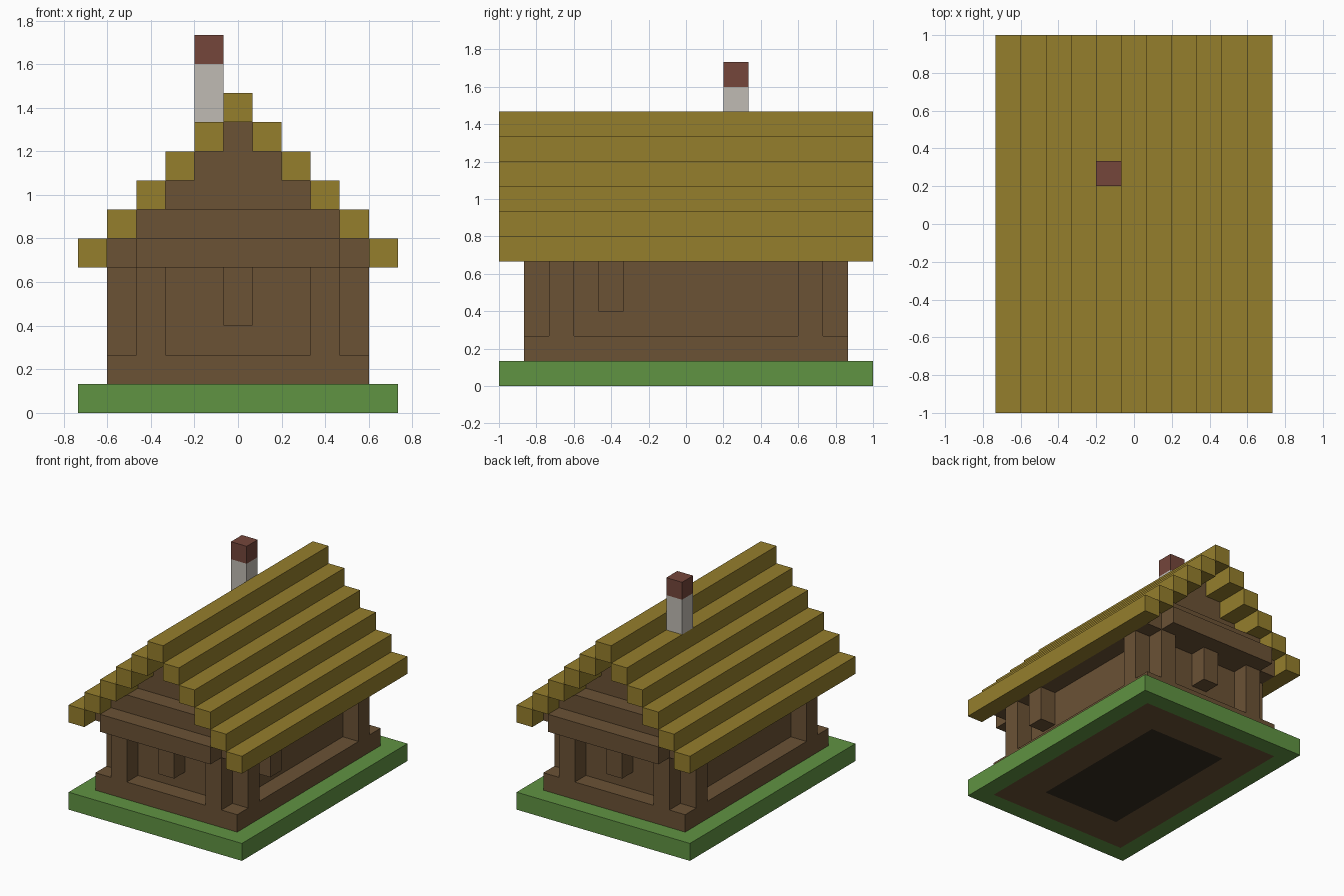
import bpy
import bmesh
from mathutils import Vector

cube = bpy.data.objects.get("Cube")
if cube:
    bpy.data.objects.remove(cube, do_unlink=True)

U = 2 / 15  # one block


def material(name, hex_code):
    def lin(c):
        return c / 12.92 if c <= 0.04045 else ((c + 0.055) / 1.055) ** 2.4
    rgb = [lin(int(hex_code[i:i + 2], 16) / 255) for i in (0, 2, 4)]
    mat = bpy.data.materials.new(name)
    mat.use_nodes = True
    mat.diffuse_color = (*rgb, 1)
    mat.node_tree.nodes["Principled BSDF"].inputs["Base Color"].default_value = (*rgb, 1)
    return mat


GRASS = material("grass_green", "609342")
WOOD = material("wood_brown", "6B5235")
THATCH = material("thatch_ochre", "957E2C")
STONE = material("pale_stone", "C0BBB3")
BRICK = material("brick_red", "75463B")
FLOOR = material("dark_floor", "362C20")


def blocks(name, mat, *boxes):
    """One object from boxes given as (x0, x1, y0, y1, z0, z1) in blocks."""
    bm = bmesh.new()
    for x0, x1, y0, y1, z0, z1 in boxes:
        lo, hi = Vector((x0, y0, z0)) * U, Vector((x1, y1, z1)) * U
        for v in bmesh.ops.create_cube(bm, size=1)["verts"]:
            v.co = (lo + hi) / 2 + v.co * (hi - lo)
    mesh = bpy.data.meshes.new(name)
    bm.to_mesh(mesh)
    bm.free()
    mesh.materials.append(mat)
    obj = bpy.data.objects.new(name, mesh)
    bpy.context.collection.objects.link(obj)
    return obj


def mid(hx, hy, z0, z1):
    """Box centred in plan with half sizes hx, hy."""
    return (-hx, hx, -hy, hy, z0, z1)


def span(side, a, b):
    """Interval a..b mirrored to the chosen side."""
    return tuple(sorted((side * a, side * b)))


SIDES = (-1, 1)

# Grass border around the foundation
blocks("grass_border", GRASS,
       *[(*span(s, 4.5, 5.5), -7.5, 7.5, 0, 1) for s in SIDES],
       *[(-4.5, 4.5, *span(s, 6.5, 7.5), 0, 1) for s in SIDES])

# Foundation ring, with the dark floor inside it
blocks("foundation", WOOD,
       *[(*span(s, 2.5, 4.5), -6.5, 6.5, 0, 2) for s in SIDES],
       *[(-2.5, 2.5, *span(s, 4.5, 6.5), 0, 2) for s in SIDES])
blocks("floor", FLOOR, mid(2.5, 4.5, 0, 1))

# Walls, set back from the foundation
blocks("walls", WOOD, mid(3.5, 5.5, 2, 5))

# Posts beside each corner
blocks("end_posts", WOOD,
       *[(*span(sx, 2.5, 3.5), *span(sy, 5.5, 6.5), 2, 5) for sx in SIDES for sy in SIDES])
blocks("side_posts", WOOD,
       *[(*span(sx, 3.5, 4.5), *span(sy, 4.5, 5.5), 2, 5) for sx in SIDES for sy in SIDES])

# Short hanging studs on both ends and the left side
blocks("hanging_studs", WOOD,
       *[(-0.5, 0.5, *span(s, 5.5, 6.5), 3, 5) for s in SIDES],
       (3.5, 4.5, -3.5, -2.5, 3, 5))

# Ceiling, end beams and stepped gables
blocks("ceiling", WOOD, mid(4.5, 6.5, 5, 6))
blocks("end_beams", WOOD, *[(-3.5, 3.5, *span(s, 6.5, 7.5), 5, 6) for s in SIDES])
blocks("gable_base", WOOD, mid(3.5, 6.5, 6, 7))
blocks("gables", WOOD, *[mid(2.5 - k, 5.5, 7 + k, 8 + k) for k in range(3)])

# Stepped thatch rows and ridge
for k in range(5):
    blocks(f"roof_row_{k + 1}", THATCH,
           *[(*span(s, 4.5 - k, 5.5 - k), -7.5, 7.5, 5 + k, 6 + k) for s in SIDES])
blocks("roof_ridge", THATCH, mid(0.5, 7.5, 10, 11))
blocks("ridge_core", WOOD, mid(0.5, 5.5, 9, 10))

# Chimney
blocks("chimney_stack", STONE, (-1.5, -0.5, 1.5, 2.5, 10, 12))
blocks("chimney_cap", BRICK, (-1.5, -0.5, 1.5, 2.5, 12, 13))
